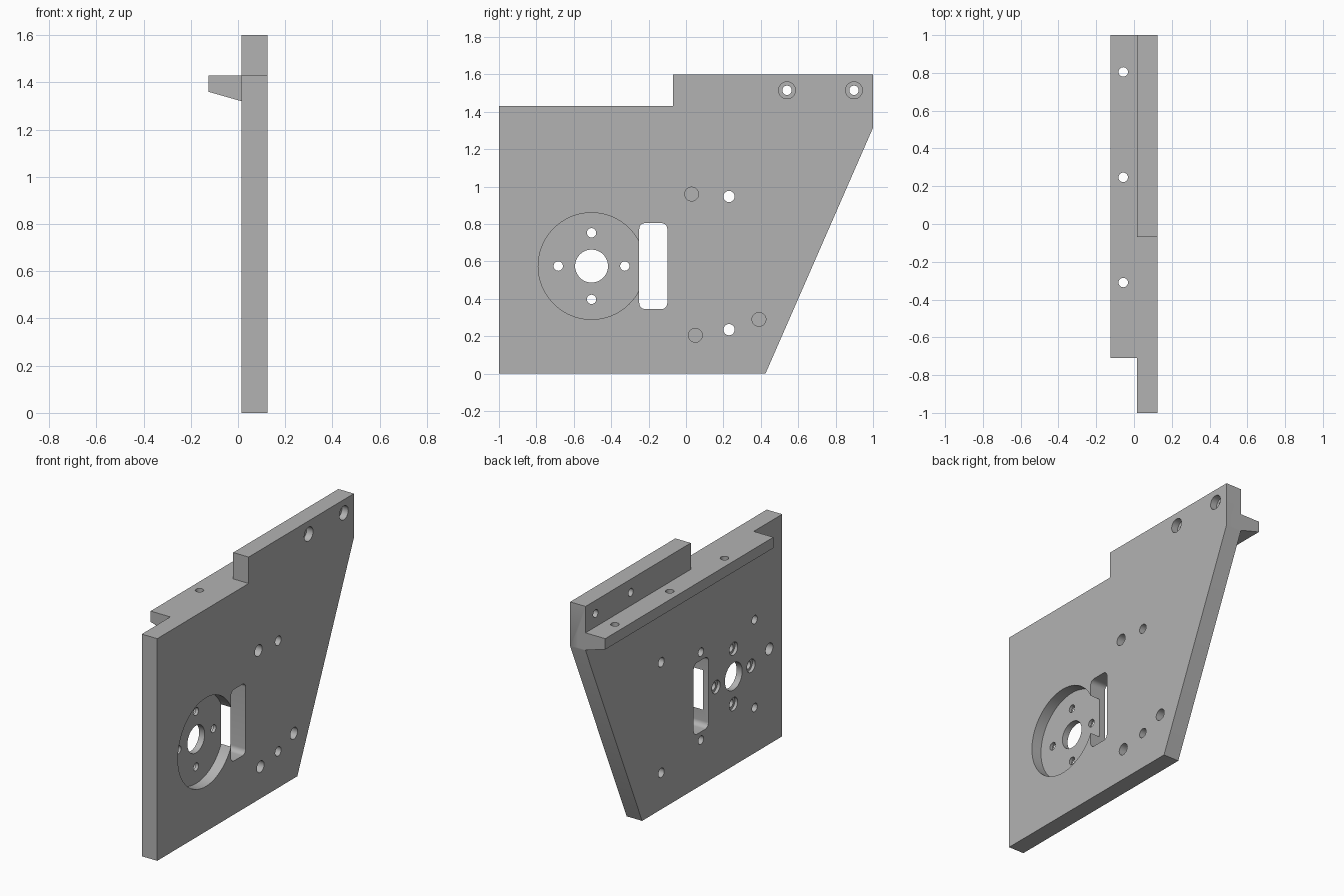
import bpy, bmesh, math
from mathutils import Vector

cube = bpy.data.objects.get("Cube")
if cube:
    bpy.data.objects.remove(cube, do_unlink=True)

grey = bpy.data.materials.new("machined grey")
grey.use_nodes = True
colour = (0.45, 0.45, 0.45, 1)
grey.diffuse_color = colour
grey.node_tree.nodes["Principled BSDF"].inputs["Base Color"].default_value = colour

# Axis mappings: profile (u, v) and extrusion distance w to a point
AXES = {
    "x": lambda u, v, w: Vector((w, u, v)),
    "y": lambda u, v, w: Vector((u, w, v)),
    "z": lambda u, v, w: Vector((u, v, w)),
}


def prism(name, profile, axis, start, end):
    """Closed profile extruded along an axis."""
    place = AXES[axis]
    bm = bmesh.new()
    cap = bm.faces.new([bm.verts.new(place(u, v, start)) for u, v in profile])
    side = bmesh.ops.extrude_face_region(bm, geom=[cap])["geom"]
    moved = [g for g in side if isinstance(g, bmesh.types.BMVert)]
    bmesh.ops.translate(bm, verts=moved, vec=place(0, 0, end - start))
    bmesh.ops.recalc_face_normals(bm, faces=bm.faces)
    mesh = bpy.data.meshes.new(name)
    bm.to_mesh(mesh)
    bm.free()
    mesh.materials.append(grey)
    obj = bpy.data.objects.new(name, mesh)
    bpy.context.collection.objects.link(obj)
    return obj


def arc(u, v, r, a0, a1, n):
    return [(u + r * math.cos(a0 + (a1 - a0) * i / n),
             v + r * math.sin(a0 + (a1 - a0) * i / n)) for i in range(n + 1)]


def circle(u, v, r, n=40):
    return arc(u, v, r, 0, math.tau, n)[:-1]


def rounded_rect(u0, u1, v0, v1, r):
    q = math.pi / 2
    corners = [(u1 - r, v1 - r), (u0 + r, v1 - r), (u0 + r, v0 + r), (u1 - r, v0 + r)]
    return [p for k, (u, v) in enumerate(corners) for p in arc(u, v, r, k * q, (k + 1) * q, 8)]


def combine(target, tool, operation):
    mod = target.modifiers.new("boolean", "BOOLEAN")
    mod.operation = operation
    mod.solver = "EXACT"
    mod.object = tool
    bpy.context.view_layer.objects.active = target
    bpy.ops.object.modifier_apply(modifier=mod.name)
    bpy.data.objects.remove(tool, do_unlink=True)


INNER, OUTER = 0.015, 0.125      # plate faces
BELOW, ABOVE = -0.02, 0.2        # cutter overshoot

# Side plate with the stepped top and slanted back edge
plate = prism("mounting_plate", [
    (-1, 0), (0.425, 0), (1, 1.315), (1, 1.6), (-0.07, 1.6), (-0.07, 1.43), (-1, 1.43),
], "x", INNER, OUTER)

# Tapered ledge along the inner face
ledge = prism("ledge", [
    (-0.125, 1.36), (INNER, 1.32), (0.07, 1.32), (0.07, 1.43), (-0.125, 1.43),
], "y", -0.71, 1)
combine(plate, ledge, "UNION")


def cut(profile, start=BELOW, end=ABOVE, axis="x"):
    combine(plate, prism("cutter", profile, axis, start, end), "DIFFERENCE")


# Round motor recess, centre bore and slot
cy, cz = -0.505, 0.575
cut(circle(cy, cz, 0.285, 96), 0.055, ABOVE)
cut(circle(cy, cz, 0.088, 48))
cut(rounded_rect(-0.25, -0.10, 0.345, 0.805, 0.032))

# Motor bolt holes, counterbored from the inner face
for dy, dz in ((1, 0), (0, 1), (-1, 0), (0, -1)):
    y, z = cy + 0.178 * dy, cz + 0.178 * dz
    cut(circle(y, z, 0.025))
    cut(circle(y, z, 0.042), BELOW, 0.035)

# Top bolt holes, counterbored from the outer face
for y in (0.54, 0.898):
    cut(circle(y, 1.515, 0.025))
    cut(circle(y, 1.515, 0.045), 0.08, ABOVE)

# Plain through holes
for z in (0.235, 0.947):
    cut(circle(0.23, z, 0.03))

# Blind holes in the outer face
for y, z in ((0.03, 0.96), (0.05, 0.205), (0.39, 0.29)):
    cut(circle(y, z, 0.037), 0.05, ABOVE)

# Blind holes in the inner face
for y in (-0.72, -0.173):
    for z in (0.292, 0.858):
        cut(circle(y, z, 0.027), BELOW, 0.085)
cut(circle(-0.869, 0.613, 0.037), BELOW, 0.085)

# Vertical holes through the ledge
for y in (-0.31, 0.247, 0.805):
    cut(circle(-0.057, y, 0.025), 1.2, 1.5, "z")

bpy.ops.object.select_all(action="DESELECT")
plate.select_set(True)
bpy.context.view_layer.objects.active = plate
bpy.ops.object.shade_smooth_by_angle(angle=math.radians(30))
